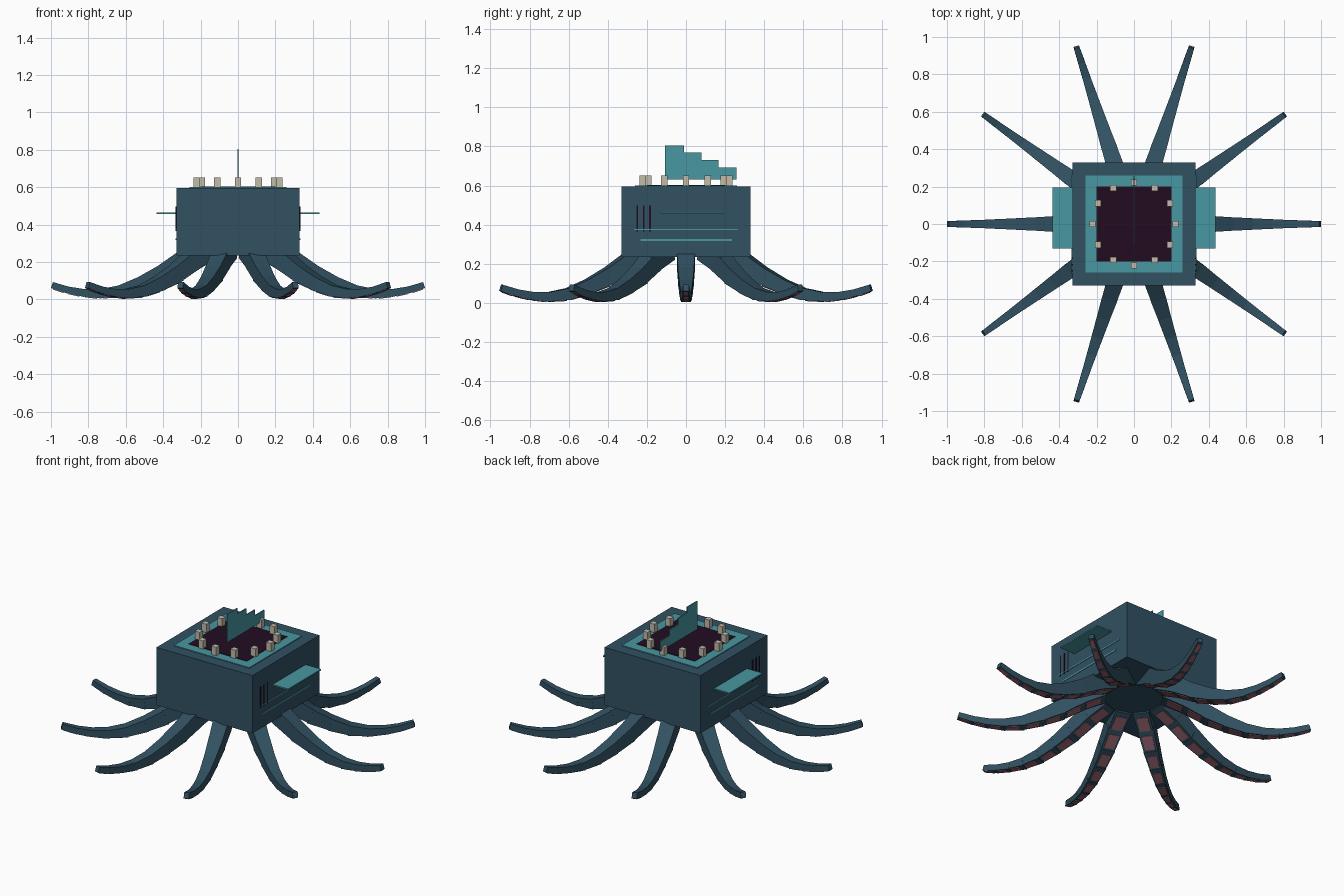
import bpy, bmesh, math
from mathutils import Vector, Matrix

if "Cube" in bpy.data.objects:
    bpy.data.objects.remove(bpy.data.objects["Cube"])


def material(name, rgb):
    m = bpy.data.materials.new(name)
    m.diffuse_color = [(c / 255 / 12.92 if c < 11 else ((c / 255 + 0.055) / 1.055) ** 2.4)
                       for c in rgb] + [1]
    m.use_nodes = True
    m.node_tree.nodes["Principled BSDF"].inputs["Base Color"].default_value = m.diffuse_color
    return m


SLATE = material("slate_blue", (49, 81, 98))
TEAL = material("teal", (72, 151, 161))
PLUM = material("dark_plum", (34, 12, 33))
BONE = material("bone", (196, 188, 170))
PINK = material("dusky_pink", (152, 100, 112))


def finish(name, bm, mats):
    bmesh.ops.recalc_face_normals(bm, faces=bm.faces)
    me = bpy.data.meshes.new(name)
    bm.to_mesh(me)
    bm.free()
    for m in mats:
        me.materials.append(m)
    ob = bpy.data.objects.new(name, me)
    bpy.context.collection.objects.link(ob)
    return ob


def box(name, lo, hi, mat):
    lo, hi = Vector(lo), Vector(hi)
    bm = bmesh.new()
    size = Matrix.Diagonal((*(hi - lo), 1))
    bmesh.ops.create_cube(bm, size=1, matrix=Matrix.Translation((lo + hi) / 2) @ size)
    return finish(name, bm, [mat])


def tapered(bm, a, b, wa, wb, top_a, top_b, low_a, low_b, mat):
    """Box along a->b in the xz plane; half widths and top/bottom offsets per end."""
    d = (b - a).normalized()
    up = Vector((-d.z, 0, d.x))
    rings = []
    for p, w, t, l in ((a, wa, top_a, low_a), (b, wb, top_b, low_b)):
        rings.append([bm.verts.new(p + up * u + Vector((0, y, 0)))
                      for y, u in ((-w, l), (w, l), (w, t), (-w, t))])
    r0, r1 = rings
    faces = [r0, r1] + [[r0[i], r0[(i + 1) % 4], r1[(i + 1) % 4], r1[i]] for i in range(4)]
    for f in faces:
        bm.faces.new(f).material_index = mat


# Body block
box("body", (-.33, -.33, .235), (.33, .33, .595), SLATE)

# Mouth: teal rim plate and dark centre
box("mouth_rim", (-.26, -.26, .594), (.26, .26, .600), TEAL)
box("mouth", (-.2, -.2, .598), (.2, .2, .603), PLUM)

# Ring of teeth
for i in range(12):
    a = math.radians(30 * i)
    x, y, h = .222 * math.cos(a), .222 * math.sin(a), .0165
    box("tooth", (x - h, y - h, .598), (x + h, y + h, .652), BONE)

# Stepped crest fin
bm = bmesh.new()
steps = [(-.108, .805), (-.01, .77), (.078, .73), (.165, .693), (.257, None)]
outline = [(-.108, .63)]
for (y0, z), (y1, _) in zip(steps, steps[1:]):
    outline += [(y0, z), (y1, z)]
outline.append((.257, .63))
face = bm.faces.new([bm.verts.new((-.003, y, z)) for y, z in outline])
new = bmesh.ops.extrude_face_region(bm, geom=[face])["geom"]
bmesh.ops.translate(bm, vec=(.006, 0, 0), verts=[v for v in new if isinstance(v, bmesh.types.BMVert)])
finish("crest_fin", bm, [TEAL])

# Side fins, stripes and gill slits on both sides
for s in (-1, 1):
    def side(name, depth, y0, y1, z0, z1, mat):
        x0, x1 = sorted((s * .328, s * depth))
        box(name, (x0, y0, z0), (x1, y1, z1), mat)
    side("side_fin", .436, -.13, .195, .456, .464, TEAL)
    side("upper_stripe", .333, -.265, .265, .372, .379, TEAL)
    side("lower_stripe", .333, -.232, .235, .317, .326, TEAL)
    for y in (-.25, -.217, -.184):
        side("gill_slit", .333, y - .004, y + .004, .365, .497, PLUM)

# Ten jointed arms: radius, height, half width, half thickness at each joint
joints = [(.19, .262, .047, .050), (.31, .205, .046, .048), (.42, .135, .042, .044),
          (.53, .082, .036, .037), (.635, .045, .031, .031), (.74, .031, .026, .025),
          (.83, .036, .022, .021), (.915, .052, .019, .019), (.995, .077, .016, .018)]
for k in range(10):
    bm = bmesh.new()
    for (r0, z0, w0, h0), (r1, z1, w1, h1) in zip(joints, joints[1:]):
        a, b = Vector((r0, 0, z0)), Vector((r1, 0, z1))
        d = (b - a).normalized()
        # segment, overlapping the one before it
        tapered(bm, a - d * .012, b, w0, w1 * .96, h0, h1 * .94, -h0, -h1 * .94, 0)
        # sucker pad under the segment
        p, q = a.lerp(b, .15), a.lerp(b, .85)
        tapered(bm, p, q, w0 * .68, w1 * .7, 0, 0, -h0 - .003, -h1 - .003, 1)
    arm = finish("arm", bm, [SLATE, PINK])
    arm.rotation_euler.z = math.radians(36 * k)
